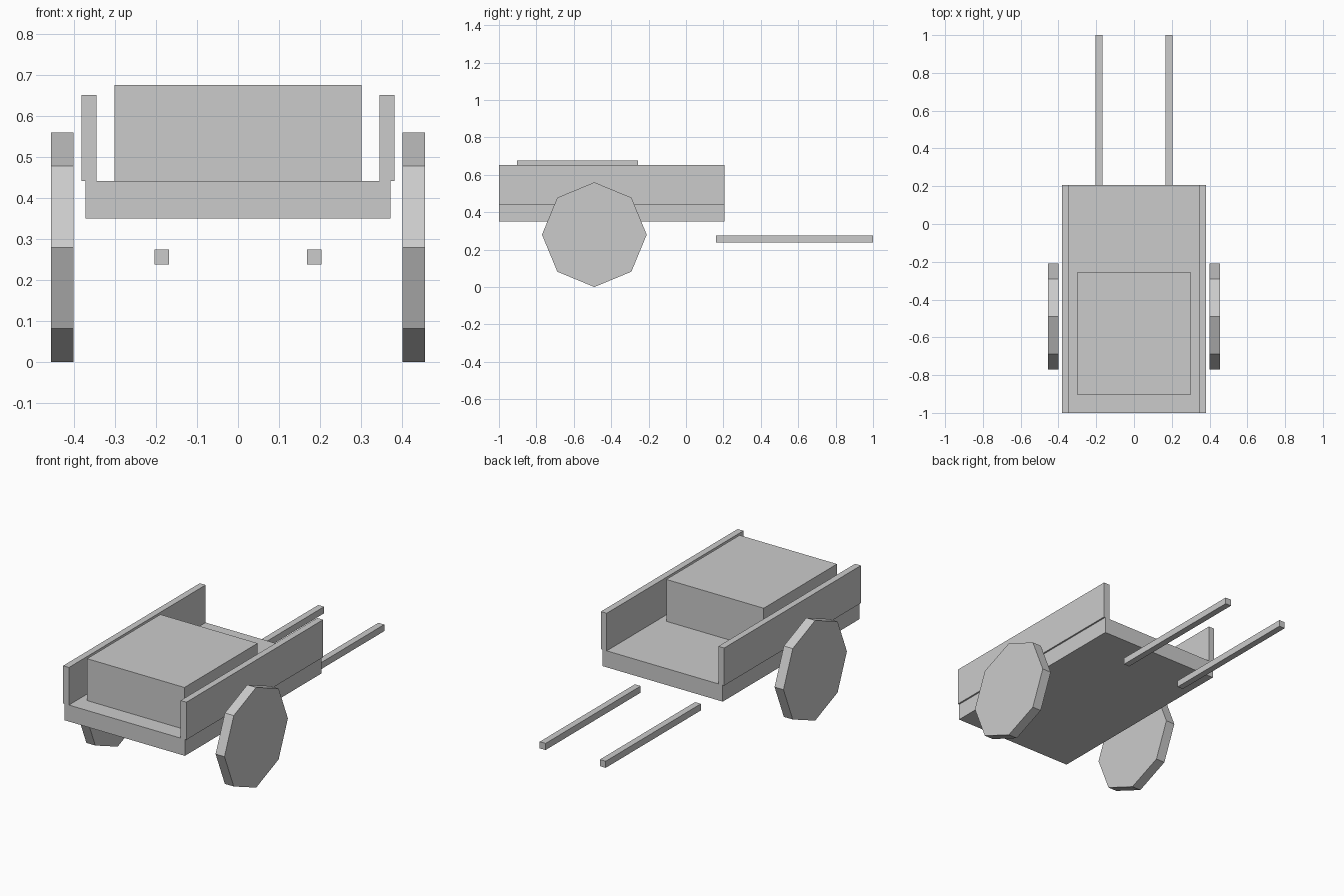
import bpy
import math

default_cube = bpy.data.objects.get("Cube")
if default_cube:
    bpy.data.objects.remove(default_cube, do_unlink=True)

# One plain grey for the whole cart
GREY = (0.6, 0.6, 0.6, 1)
grey = bpy.data.materials.new("plain_grey")
grey.use_nodes = True
grey.diffuse_color = GREY
grey.node_tree.nodes["Principled BSDF"].inputs["Base Color"].default_value = GREY


def finish(name):
    obj = bpy.context.object
    obj.name = name
    obj.data.name = name
    bpy.ops.object.transform_apply(location=True, rotation=True, scale=True)
    obj.data.materials.append(grey)
    return obj


def box(name, x, y, z):
    """Box spanning the (low, high) range given on each axis."""
    spans = (x, y, z)
    bpy.ops.mesh.primitive_cube_add(size=1, location=[(a + b) / 2 for a, b in spans])
    bpy.context.object.scale = [b - a for a, b in spans]
    return finish(name)


def wheel(name, x, y, radius, width):
    """Octagonal disc with a corner resting on the ground."""
    bpy.ops.mesh.primitive_cylinder_add(
        vertices=8, radius=radius, depth=width,
        location=(x, y, radius), rotation=(0, math.pi / 2, 0))
    return finish(name)


BACK, FRONT = -1, 0.207
BED_TOP = 0.442

# Bed and load
box("cart_bed", (-0.372, 0.372), (BACK, FRONT), (0.35, BED_TOP))
box("cargo_crate", (-0.301, 0.301), (-0.903, -0.256), (BED_TOP, 0.676))

# Paired parts on both sides
for side, s in (("left", 1), ("right", -1)):
    box(side + "_side_board", sorted((s * 0.345, s * 0.381)), (BACK, FRONT), (BED_TOP, 0.652))
    box(side + "_shaft", sorted((s * 0.168, s * 0.204)), (0.16, 1), (0.238, 0.275))
    wheel(side + "_wheel", s * 0.428, -0.49, 0.28, 0.055)
